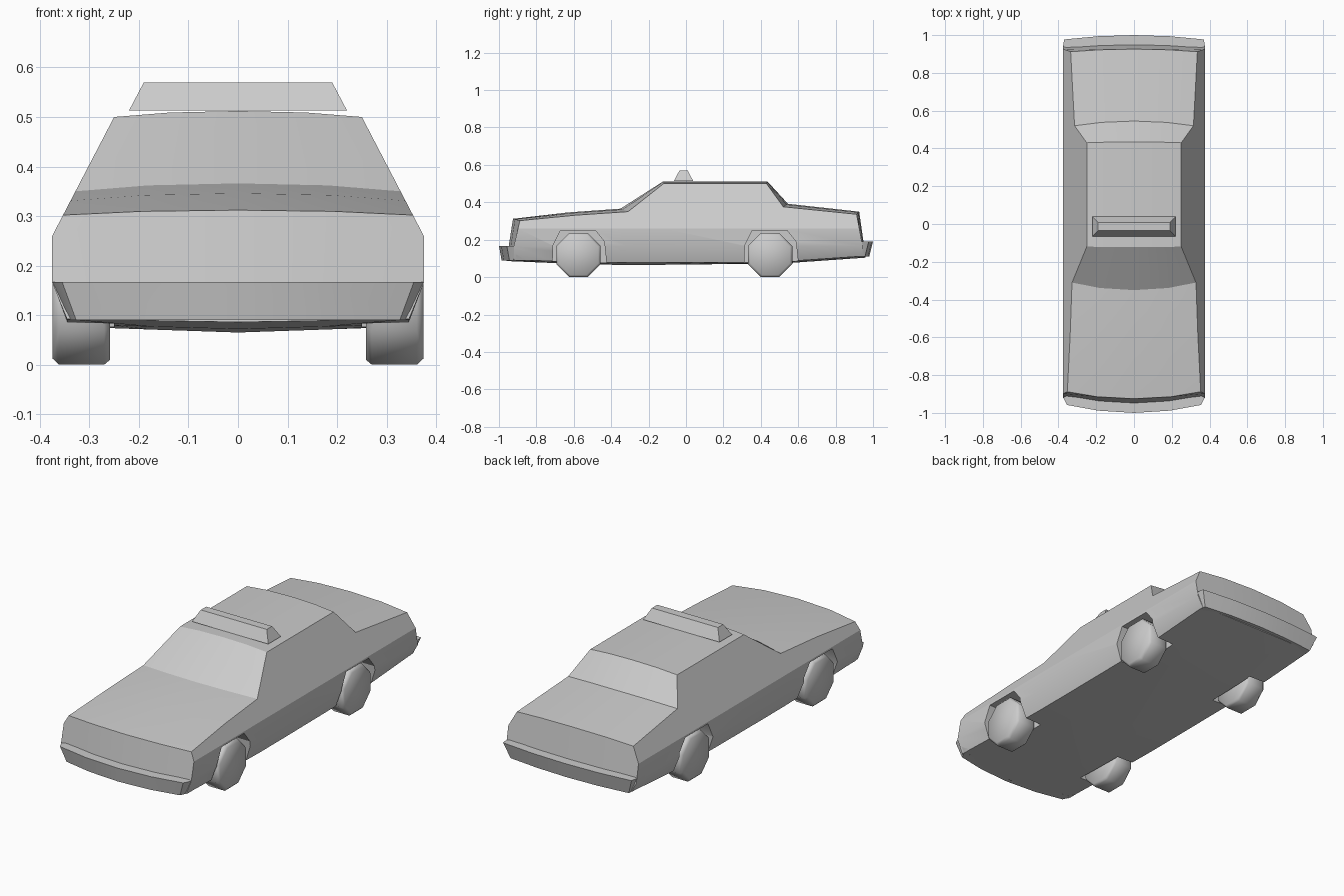
import bpy, bmesh, math

if "Cube" in bpy.data.objects:
    bpy.data.objects.remove(bpy.data.objects["Cube"])


def skin(name, rows, closed=False, caps=(), angle=25):
    """Skin rows of points given for the +x half, then mirror and weld at x = 0.
    caps: (row index, point indices) for end faces."""
    bm = bmesh.new()
    for s in (1, -1):
        vs = [[bm.verts.new((s * x, y, z)) for x, y, z in row] for row in rows]
        n = len(rows[0])
        for a, b in zip(vs, vs[1:]):
            for i in range(n if closed else n - 1):
                j = (i + 1) % n
                bm.faces.new((a[i], a[j], b[j], b[i]))
        for row, idx in caps:
            bm.faces.new([vs[row][i] for i in idx])
    bmesh.ops.remove_doubles(bm, verts=bm.verts, dist=0.0004)
    bmesh.ops.recalc_face_normals(bm, faces=bm.faces)
    me = bpy.data.meshes.new(name)
    bm.to_mesh(me)
    bm.free()
    ob = bpy.data.objects.new(name, me)
    bpy.context.collection.objects.link(ob)
    smooth(ob, angle)
    return ob


def smooth(ob, angle):
    bpy.ops.object.select_all(action='DESELECT')
    ob.select_set(True)
    bpy.context.view_layer.objects.active = ob
    bpy.ops.object.shade_smooth_by_angle(angle=math.radians(angle))


# Body: (edge y, edge z, centre y, centre z, bottom edge z, bottom centre z, lean of end)
stations = [
    (-0.888, 0.302, -0.925, 0.312, 0.092, 0.086, -0.24),   # nose
    (-0.590, 0.331, -0.630, 0.346, 0.082, 0.072, 0),       # bonnet
    (-0.310, 0.350, -0.350, 0.366, 0.077, 0.065, 0),       # windscreen base
    (-0.120, 0.500, -0.122, 0.512, 0.077, 0.066, 0),       # roof front
    (0.430, 0.500, 0.435, 0.512, 0.080, 0.072, 0),         # roof rear
    (0.520, 0.376, 0.545, 0.392, 0.083, 0.075, 0),         # rear window base
    (0.912, 0.336, 0.926, 0.350, 0.112, 0.104, 0.19),      # tail
]


def section(st):
    ye, ze, yc, zc, be, bc, lean = st
    xe = 0.375 - (ze - 0.26) / 1.92          # the whole upper side is one sloping plane

    def pt(x, t, z, top):
        return (x, yc + (ye - yc) * t + lean * (top - max(z, 0.165)), z)

    zm, bm_ = zc + (ze - zc) * 0.25, bc + (be - bc) * 0.5
    return [pt(0, 0, bc, zc), pt(0.175, 0.28, bm_, zm), pt(0.345, 1, be, ze),
            pt(0.375, 1, 0.165, ze), pt(0.375, 1, 0.26, ze), pt(xe, 1, ze, ze),
            pt(xe * 0.55, 0.28, zm, zm), pt(0, 0, zc, zc)]


end = [(0, 1, 6, 7), (1, 2, 3, 4, 5, 6)]
body = skin("car_body", [section(s) for s in stations],
            caps=[(r, f) for r in (0, -1) for f in end])

# Wheel arches cut into the body
for y0, s in ((-0.575, 1), (0.45, 1)):
    outline = [(-0.14, 0.03), (-0.135, 0.17), (-0.095, 0.25), (0.09, 0.25),
               (0.138, 0.19), (0.155, 0.03)]
    rows = [[(x, y0 + y, z) for y, z in outline] for x in (0.25, 0.45)]
    cutter = skin("arch_cutter", rows, closed=True, caps=[(0, range(6)), (1, range(6))])
    cutter.hide_render = True
    mod = body.modifiers.new("arch", 'BOOLEAN')
    mod.operation, mod.solver, mod.object = 'DIFFERENCE', 'EXACT', cutter
    bpy.context.view_layer.objects.active = body
    bpy.ops.object.modifier_apply(modifier=mod.name)
    bpy.data.objects.remove(cutter)
smooth(body, 25)


# Bumpers, swept along a bowed path of (x, y) points
def bumper(name, path, z0, z1, tuck, depth):
    rows = [[(x, y + depth, z1), (x, y, z1), (x * 0.92, y + tuck, z0),
             (x * 0.92, y + depth, z0)] for x, y in path]
    skin(name, rows, closed=True, caps=[(-1, range(4))])


bumper("front_bumper", [(0, -1.0), (0.19, -0.988), (0.355, -0.958), (0.375, -0.918)],
       0.09, 0.167, 0.014, 0.06)
bumper("rear_bumper", [(0, 1.0), (0.19, 0.994), (0.37, 0.977), (0.375, 0.945)],
       0.11, 0.19, -0.02, -0.06)

# Eight-sided wheels with chamfered rims
for name, y0 in (("front_wheels", -0.575), ("rear_wheels", 0.45)):
    rows = []
    for x, r in ((0.258, 0.117), (0.27, 0.128), (0.361, 0.128), (0.374, 0.115)):
        ang = [math.radians(22.5 + 45 * i) for i in range(8)]
        rows.append([(x, y0 + r * math.cos(a), 0.1183 + r * math.sin(a)) for a in ang])
    skin(name, rows, closed=True, caps=[(0, range(8)), (-1, range(8))], angle=50)

# Roof light bar, tapered to the top
bar = [(0.22, 0.052, 0.513), (0.19, 0.022, 0.57)]
rows = [[(0, -0.013 + s * d, z) for (_, d, z), s in
         ((bar[0], -1), (bar[1], -1), (bar[1], 1), (bar[0], 1))]]
rows.append([(bar[k][0], -0.013 + s * bar[k][1], bar[k][2])
             for k, s in ((0, -1), (1, -1), (1, 1), (0, 1))])
skin("roof_light_bar", rows, closed=True, caps=[(-1, range(4))])
